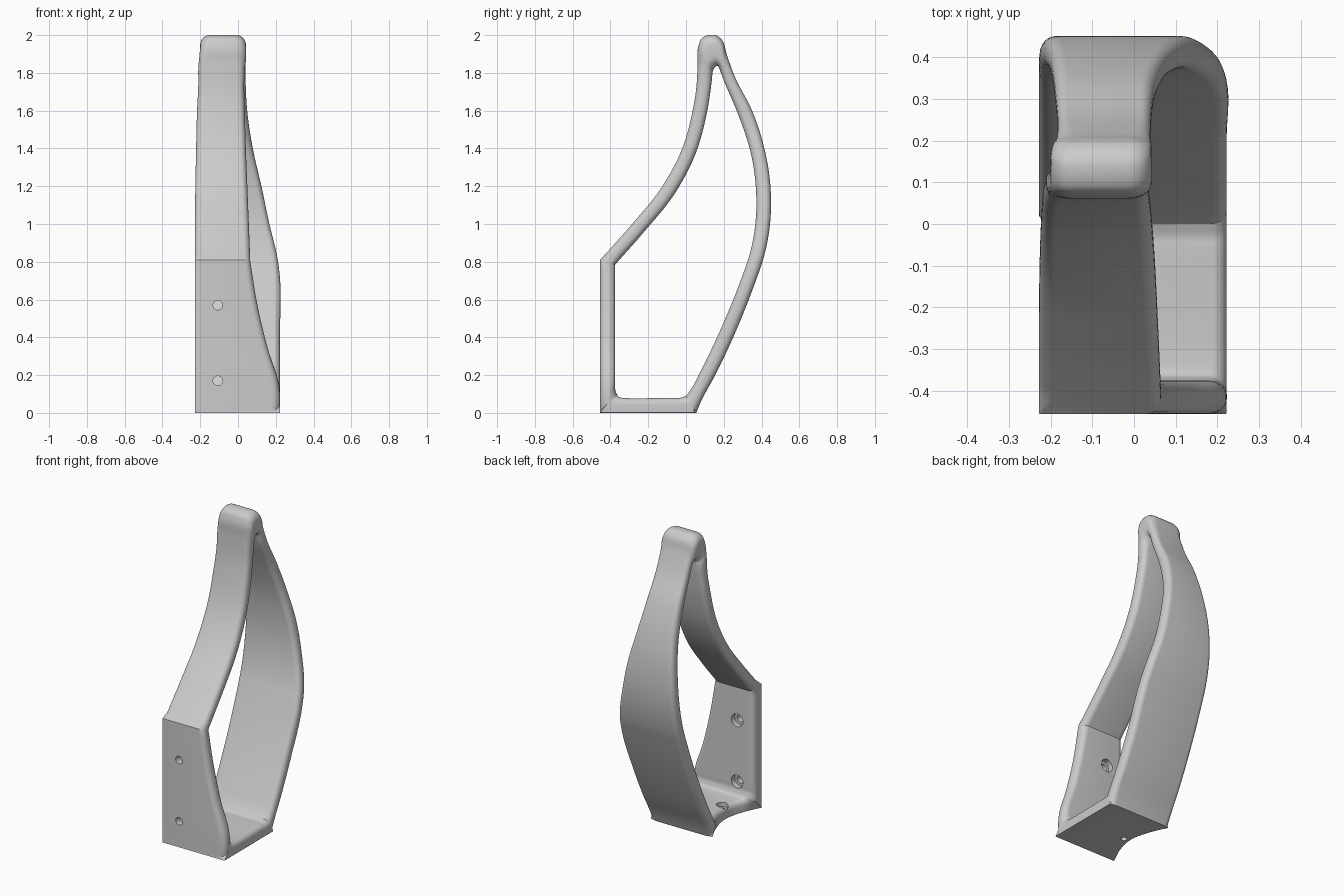
import bpy, bmesh, math
from mathutils import Vector, Matrix

cube = bpy.data.objects.get("Cube")
if cube:
    bpy.data.objects.remove(cube, do_unlink=True)

grey = bpy.data.materials.new("light grey")
grey.use_nodes = True
grey.diffuse_color = (0.6, 0.6, 0.6, 1)
grey.node_tree.nodes["Principled BSDF"].inputs["Base Color"].default_value = (0.6, 0.6, 0.6, 1)

# Each key: outer y, outer z, inner y, inner z, low x edge, high x edge
LO, HI = -0.228, 0.222
front_plate = [
    (-.455, 0, -.365, .095, LO, HI),
    (-.455, .06, -.375, .125, LO, HI),
    (-.455, .1, -.375, .15, LO, .22),
    (-.455, .35, -.375, .35, LO, .155),
    (-.455, .55, -.375, .55, LO, .107),
    (-.455, .81, -.375, .785, LO, .065)]
front_arm = [
    (-.455, .81, -.375, .785, LO, .065),
    (-.285, 1, -.225, .955, LO, .058),
    (-.125, 1.2, -.06, 1.16, -.226, .05),
    (-.02, 1.4, .05, 1.37, -.222, .042),
    (.035, 1.6, .11, 1.585, -.217, .036),
    (.057, 1.75, .135, 1.745, -.21, .033)]
head = [
    (.062, 1.85, .14, 1.795, -.21, .036),
    (.065, 1.94, .146, 1.82, -.204, .042),
    (.085, 1.985, .155, 1.832, -.2, .042),
    (.12, 2, .163, 1.836, -.2, .042),
    (.155, 2, .17, 1.834, -.2, .042),
    (.19, 1.975, .177, 1.822, -.196, .042),
    (.215, 1.9, .185, 1.8, -.186, .04)]
back_arm = [
    (.25, 1.8, .2, 1.76, -.183, .04),
    (.35, 1.6, .28, 1.57, -.19, .05),
    (.415, 1.4, .342, 1.38, -.2, .08),
    (.447, 1.2, .37, 1.19, -.215, .125),
    (.445, 1, .368, 1.01, -.225, .165),
    (.405, .8, .333, .825, LO, .21),
    (.37, .7, .3, .73, LO, HI),
    (.25, .4, .18, .435, LO, HI),
    (.155, .2, .085, .235, LO, HI),
    (.075, .05, .02, .115, LO, HI),
    (.055, 0, 0, .09, LO, HI)]
floor = [
    (.055, 0, 0, .09, LO, HI),
    (0, 0, -.03, .08, -.2, HI),
    (-.06, 0, -.06, .08, -.175, HI),
    (-.34, 0, -.34, .08, -.175, HI),
    (-.4, 0, -.355, .084, -.2, HI),
    (-.455, 0, -.365, .095, LO, HI)]


def smooth_run(keys, steps=6):
    """Chord-length cubic through the keys, without the first one."""
    keys = [Vector(k) for k in keys]
    t = [0]
    for a, b in zip(keys, keys[1:]):
        t.append(t[-1] + (b - a).length)
    last = len(keys) - 1

    def slope(i):
        a, b = max(i - 1, 0), min(i + 1, last)
        if a == i or b == i:
            return (keys[b] - keys[a]) / (t[b] - t[a])
        h, g = t[i] - t[a], t[b] - t[i]
        return ((keys[i] - keys[a]) * (g / h) + (keys[b] - keys[i]) * (h / g)) / (h + g)

    out = []
    for i in range(last):
        h, m, n = t[i + 1] - t[i], slope(i), slope(i + 1)
        for s in range(1, steps + 1):
            u = s / steps
            w = u * u * (3 - 2 * u)
            out.append(keys[i] * (1 - w) + keys[i + 1] * w
                       + m * (h * u * (1 - u) ** 2) - n * (h * u * u * (1 - u)))
    return out


def section(k, low_round, high_round, n=6):
    """Rounded rectangle spanning inner to outer point and both x edges."""
    outer, inner = Vector((0, k[0], k[1])), Vector((0, k[2], k[3]))
    thick = (outer - inner).length
    across = (outer - inner) / thick
    r = min(thick * 0.43, 0.055)
    sharp = 0.003
    corners = [(k[5], thick, r if high_round else sharp, 1, 1),
               (k[4], thick, r if low_round else sharp, -1, 1),
               (k[4], 0, r, -1, -1),
               (k[5], 0, r, 1, -1)]
    pts = []
    for q, (x, v, rad, sx, sv) in enumerate(corners):
        for j in range(n + 1):
            a = (q + j / n) * math.pi / 2
            px = x - sx * rad + rad * math.cos(a)
            pv = v - sv * rad + rad * math.sin(a)
            pts.append(inner + across * pv + Vector((px, 0, 0)))
    return pts


# Closed loop: plate, arms and head, floor
rings = [section(k, False, True) for k in smooth_run(front_plate)]
rings += [section(k, True, True) for k in smooth_run(front_arm + head + back_arm)]
rings += [section(k, False, False) for k in smooth_run(floor)]

bm = bmesh.new()
loops = [[bm.verts.new(p) for p in ring] for ring in rings]
for a, b in zip(loops, loops[1:] + loops[:1]):
    for i in range(len(a)):
        j = (i + 1) % len(a)
        bm.faces.new((a[i], a[j], b[j], b[i]))
bmesh.ops.recalc_face_normals(bm, faces=bm.faces)
mesh = bpy.data.meshes.new("bracket_loop")
bm.to_mesh(mesh)
bm.free()
mesh.materials.append(grey)
bracket = bpy.data.objects.new("bracket_loop", mesh)
bpy.context.collection.objects.link(bracket)


def drill(centre, radius, depth, axis):
    """Cut a round hole into the bracket and remove the cutter."""
    bpy.ops.mesh.primitive_cylinder_add(
        vertices=32, radius=radius, depth=depth, location=centre,
        rotation=(math.pi / 2, 0, 0) if axis == "y" else (0, 0, 0))
    cutter = bpy.context.object
    cutter.name = "hole_cutter"
    cutter.hide_render = True
    mod = bracket.modifiers.new("hole", "BOOLEAN")
    mod.operation = "DIFFERENCE"
    mod.solver = "EXACT"
    mod.object = cutter
    bpy.context.view_layer.objects.active = bracket
    bpy.ops.object.modifier_apply(modifier=mod.name)
    bpy.data.objects.remove(cutter, do_unlink=True)


# Counterbored screw holes in the plate and one in the floor
for z in (0.17, 0.57):
    drill((-0.107, -0.42, z), 0.025, 0.2, "y")
    drill((-0.107, -0.36, z), 0.042, 0.1, "y")
drill((-0.107, -0.22, 0.04), 0.018, 0.2, "z")
drill((-0.107, -0.22, 0.1), 0.035, 0.1, "z")

# Smooth shading with crisp creases
bpy.ops.object.select_all(action="DESELECT")
bracket.select_set(True)
bpy.context.view_layer.objects.active = bracket
bpy.ops.object.shade_smooth_by_angle(angle=math.radians(30))
